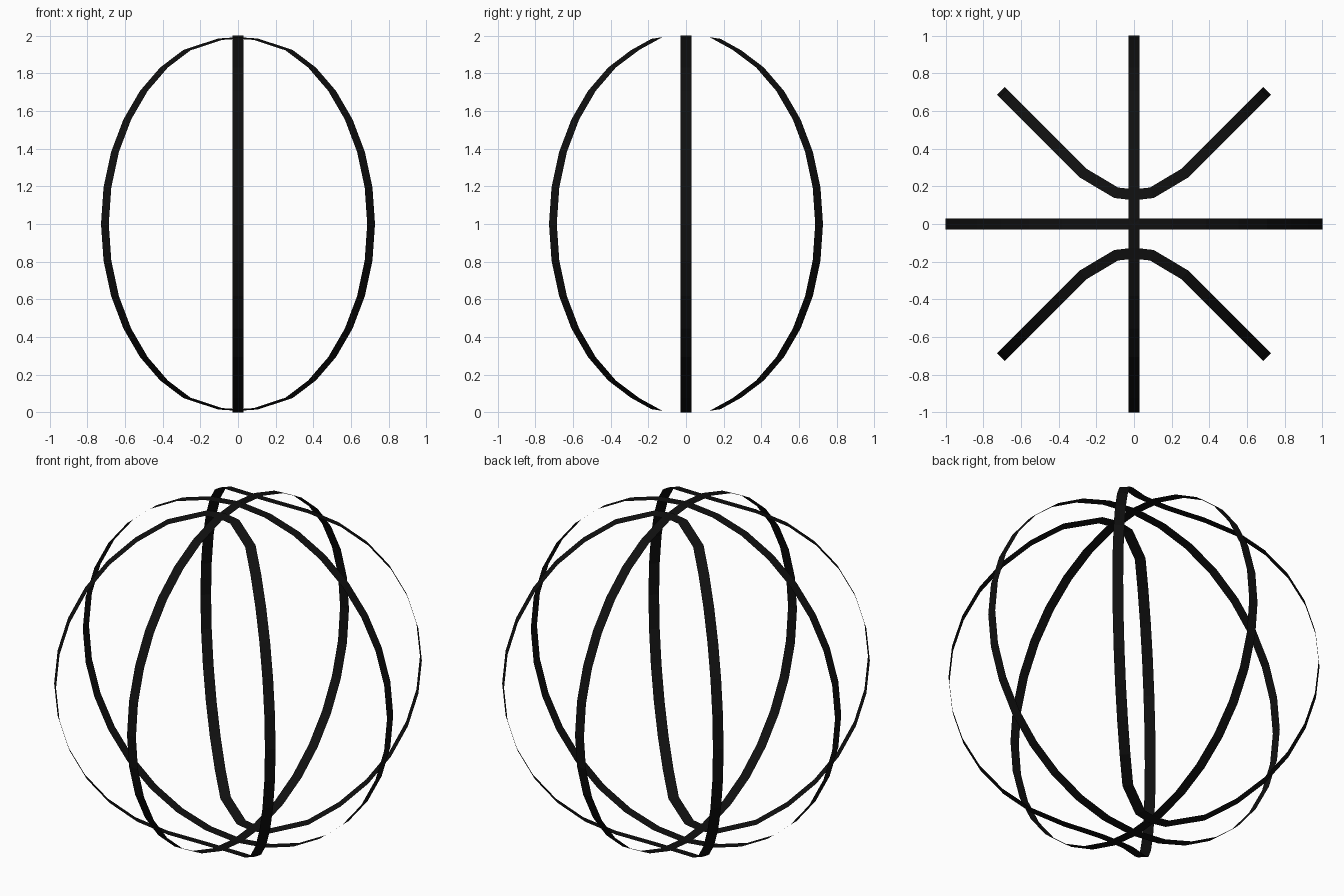
import bpy
from math import sin, cos, pi, sqrt
from mathutils import Vector

if "Cube" in bpy.data.objects:
    bpy.data.objects.remove(bpy.data.objects["Cube"])

HALF_W = 0.029
SEG = 32

mat = bpy.data.materials.new("black")
mat.diffuse_color = (0.005, 0.005, 0.005, 1)
mat.use_nodes = True
mat.node_tree.nodes["Principled BSDF"].inputs["Base Color"].default_value = mat.diffuse_color


def ribbon(name, path):
    """Closed flat strip lying on the unit sphere, centred at z = 1."""
    n = len(path)
    verts = []
    for i, p in enumerate(path):
        a = (p - path[i - 1]).normalized()
        b = (path[(i + 1) % n] - p).normalized()
        tangent = (a + b).normalized()
        side = p.cross(tangent).normalized() * HALF_W / max(0.5, tangent.dot(a))
        for s in (1, -1):
            verts.append(p + side * s + Vector((0, 0, 1)))
    faces = []
    for i in range(n):
        j = (i + 1) % n
        faces.append((2 * i, 2 * j, 2 * j + 1, 2 * i + 1))
    mesh = bpy.data.meshes.new(name)
    mesh.from_pydata(verts, [], faces)
    mesh.materials.append(mat)
    obj = bpy.data.objects.new(name, mesh)
    bpy.context.collection.objects.link(obj)
    return obj


def on_sphere(x, y, up):
    return Vector((x, y, up * sqrt(1 - x * x - y * y)))


# Two full seams crossing at the poles
angles = [2 * pi * i / SEG for i in range(SEG)]
ribbon("side_to_side_seam", [Vector((cos(t), 0, sin(t))) for t in angles])
ribbon("front_to_back_seam", [Vector((0, cos(t), sin(t))) for t in angles])

# Curved seams: diagonal arcs joined by a rounded bend near each pole
arc = [2 * pi * i / SEG for i in range(-6, 7)]
bend = [(0.095, 0.166), (0, 0.155), (-0.095, 0.166)]
d = sqrt(0.5)
for name, f in (("back_curved_seam", 1), ("front_curved_seam", -1)):
    path = [Vector((d * cos(t), f * d * cos(t), sin(t))) for t in arc]
    path += [on_sphere(x, f * y, 1) for x, y in bend]
    path += [Vector((-d * cos(t), f * d * cos(t), sin(t))) for t in reversed(arc)]
    path += [on_sphere(-x, f * y, -1) for x, y in bend]
    ribbon(name, path)
